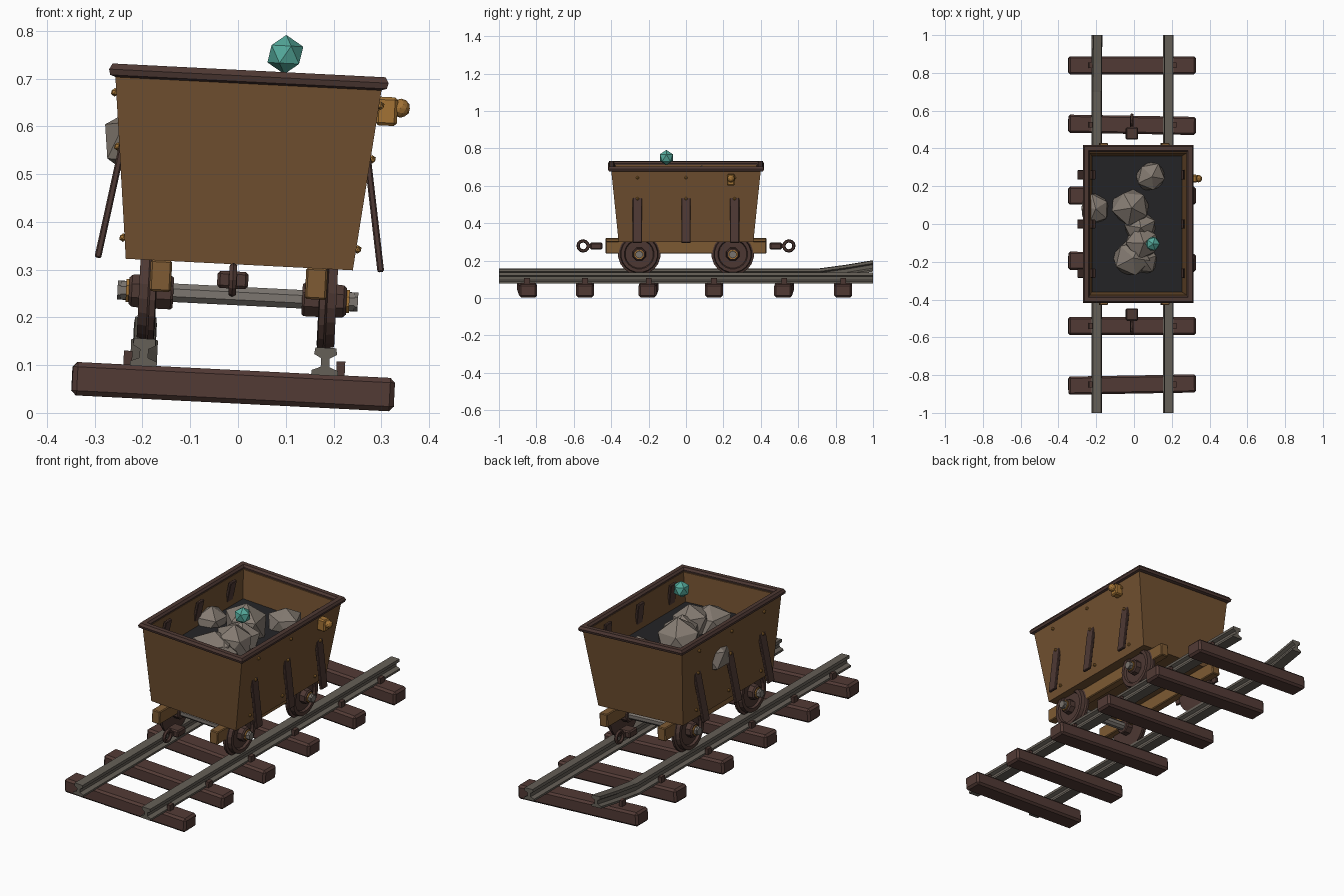
import bpy, bmesh, math, random
from mathutils import Matrix, Vector

random.seed(4)
cube = bpy.data.objects.get("Cube")
if cube:
    bpy.data.objects.remove(cube, do_unlink=True)

# The whole track and cart lean slightly to one side
LEAN = Matrix.Translation((-0.012, 0, 0.02)) @ Matrix.Rotation(math.radians(2.9), 4, 'Y')


def material(name, r, g, b):
    m = bpy.data.materials.new(name)
    m.use_nodes = True
    m.diffuse_color = (r, g, b, 1)
    bsdf = next(n for n in m.node_tree.nodes if n.type == 'BSDF_PRINCIPLED')
    bsdf.inputs["Base Color"].default_value = (r, g, b, 1)
    bsdf.inputs["Roughness"].default_value = 0.9
    return m


PANEL = material("rusty brown panel", 0.17, 0.083, 0.031)
DARK = material("dark brown iron", 0.075, 0.04, 0.033)
SLEEPER = material("dark sleeper wood", 0.085, 0.043, 0.036)
OCHRE = material("ochre timber", 0.21, 0.105, 0.034)
BRASS = material("brass", 0.36, 0.17, 0.035)
RAIL = material("worn rail steel", 0.13, 0.115, 0.095)
STONE = material("grey stone", 0.23, 0.195, 0.165)
STEEL = material("axle steel", 0.2, 0.18, 0.16)
COAL = material("black fill", 0.018, 0.018, 0.02)
TEAL = material("teal crystal", 0.09, 0.4, 0.33)


def finish(name, bm, mat, place=Matrix(), bevel=0):
    bmesh.ops.recalc_face_normals(bm, faces=bm.faces)
    me = bpy.data.meshes.new(name)
    bm.to_mesh(me)
    bm.free()
    me.materials.append(mat)
    ob = bpy.data.objects.new(name, me)
    bpy.context.collection.objects.link(ob)
    ob.matrix_world = LEAN @ place
    if bevel:
        mod = ob.modifiers.new("bevel", 'BEVEL')
        mod.width, mod.segments = bevel, 1
    return ob


def loft(name, rings, mat, cyclic=False, place=Matrix()):
    """Skin a list of equal rings; cap the ends unless cyclic."""
    bm = bmesh.new()
    vs = [[bm.verts.new(p) for p in ring] for ring in rings]
    n = len(rings[0])
    pairs = list(zip(vs, vs[1:])) + ([(vs[-1], vs[0])] if cyclic else [])
    for a, b in pairs:
        for i in range(n):
            j = (i + 1) % n
            bm.faces.new((a[i], a[j], b[j], b[i]))
    if not cyclic:
        bm.faces.new(vs[0])
        bm.faces.new(vs[-1])
    return finish(name, bm, mat, place)


def rect(hx, hy, z):
    return [(-hx, -hy, z), (hx, -hy, z), (hx, hy, z), (-hx, hy, z)]


def circle(x, r, n):
    return [(x, r * math.cos(math.tau * (i + .5) / n), r * math.sin(math.tau * (i + .5) / n))
            for i in range(n)]


def box(name, size, loc, mat, rot=Matrix(), bevel=0):
    bm = bmesh.new()
    bmesh.ops.create_cube(bm, size=1, matrix=Matrix.Diagonal((*size, 1)))
    return finish(name, bm, mat, Matrix.Translation(loc) @ rot, bevel)


def ball(name, r, loc, mat, jitter=0, sub=1, squash=1):
    bm = bmesh.new()
    bmesh.ops.create_icosphere(bm, subdivisions=sub, radius=r)
    for v in bm.verts:
        v.co *= 1 + random.uniform(-jitter, jitter)
        v.co.z *= squash
    spin = Matrix.Rotation(random.uniform(0, 6), 4, 'Z') if jitter else Matrix()
    return finish(name, bm, mat, Matrix.Translation(loc) @ spin)


# Sleepers with rail spikes
for y, yaw in ((-.85, 1), (-.54, 0), (-.2, -1), (.15, 0), (.525, -1), (.84, 0)):
    box("sleeper", (.675, .096, .07), (0, y, .035), SLEEPER,
        Matrix.Rotation(math.radians(yaw), 4, 'Z'), .01)
    for s in (-1, 1):
        box("rail_spike", (.018, .03, .032), (s * .19 + s * .033, y, .083), DARK)

# Rails: I-section, one with its far end bent upward
HALF = [(.028, .068), (.028, .078), (.009, .086), (.009, .104), (.024, .112), (.022, .126)]
PROFILE = HALF + [(-x, z) for x, z in reversed(HALF)]
for side, lift in ((-1, .045), (1, 0)):
    stations = ((-1, 0), (.7, 0), (.85, lift * .45), (1, lift))
    loft("rail", [[(side * .19 + x, y, z + dz) for x, z in PROFILE] for y, dz in stations], RAIL)

# Wheels, hubs and axles
for y in (-.25, .25):
    at = Matrix.Translation((0, y, .225))
    loft("axle", [circle(-.245, .021, 8), circle(.245, .021, 8)], STEEL, place=at)
    for s in (-1, 1):
        wheel = ((.17, .09), (.172, .114), (.184, .114), (.188, .102), (.207, .098),
                 (.207, .08), (.196, .075), (.196, .05))
        loft("wheel", [circle(s * x, r, 20) for x, r in wheel], DARK, place=at)
        hub = ((.135, .034), (.14, .038), (.2, .038), (.222, .036), (.228, .03))
        loft("wheel_hub", [circle(s * x, r, 8) for x, r in hub], DARK, place=at)
        loft("axle_washer", [circle(s * .227, .026, 8), circle(s * .234, .026, 8)], BRASS, place=at)
        loft("axle_nut", [circle(s * .233, .02, 6), circle(s * .252, .02, 6)], STEEL, place=at)

# Chassis sills
for s in (-1, 1):
    box("chassis_sill", (.045, .86, .066), (s * .163, 0, .259), OCHRE, bevel=.004)

# Couplers: block, neck and upright ring
for s in (-1, 1):
    box("coupler_block", (.065, .065, .036), (-.012, s * .48, .258), DARK, bevel=.006)
    box("coupler_neck", (.018, .03, .022), (-.012, s * .514, .258), DARK)
    tube = [(.027 + .009 * math.cos(math.tau * i / 6), .009 * math.sin(math.tau * i / 6))
            for i in range(6)]
    ring = []
    for k in range(12):
        a = math.tau * k / 12
        ring.append([(x, r * math.cos(a), r * math.sin(a)) for r, x in tube])
    loft("coupler_ring", ring, DARK, cyclic=True,
         place=Matrix.Translation((-.012, s * .55, .258)))

# Tapered tub, its rim and the fill inside
loft("tub", [rect(.238, .36, .291), rect(.28, .40, .68),
             rect(.255, .375, .68), rect(.218, .34, .315)], PANEL)
rim = ((.278, .402, .67), (.29, .414, .674), (.293, .417, .686), (.286, .41, .698),
       (.264, .388, .698), (.256, .38, .688), (.258, .382, .67))
loft("tub_rim", [rect(*r) for r in rim], DARK, cyclic=True)
loft("coal_fill", [rect(.236, .355, .51), rect(.239, .359, .54)], COAL)

# Side straps that lean through the walls, with their bolts
for s in (-1, 1):
    for y in (-.26, 0, .26):
        box("side_strap", (.014, .05, .385), (s * .265, y, .48), DARK,
            Matrix.Rotation(math.radians(-9.5 * s), 4, 'Y'), .003)
        for z in (.335, .525, .638):
            wall = .238 + .042 * (z - .291) / .389
            ball("strap_bolt", .009, (s * (wall + .003), y, z), BRASS)

# Side lamp bracket with round knob
box("lamp_bracket", (.045, .042, .06), (.292, .24, .627), BRASS, bevel=.006)
ball("lamp_knob", .02, (.321, .24, .635), BRASS, sub=2)

# Heap of stones and a crystal
STONES = ((.075, .25, .56, .085), (-.222, .08, .535, .088), (-.035, .085, .58, .105),
          (.015, -.02, .56, .09), (-.025, -.18, .56, .105), (.03, -.1, .58, .095),
          (.035, -.19, .54, .08))
for x, y, z, r in STONES:
    ball("stone", r, (x, y, z), STONE, jitter=.1, squash=.95)
ball("crystal", .041, (.074, -.105, .735), TEAL)
